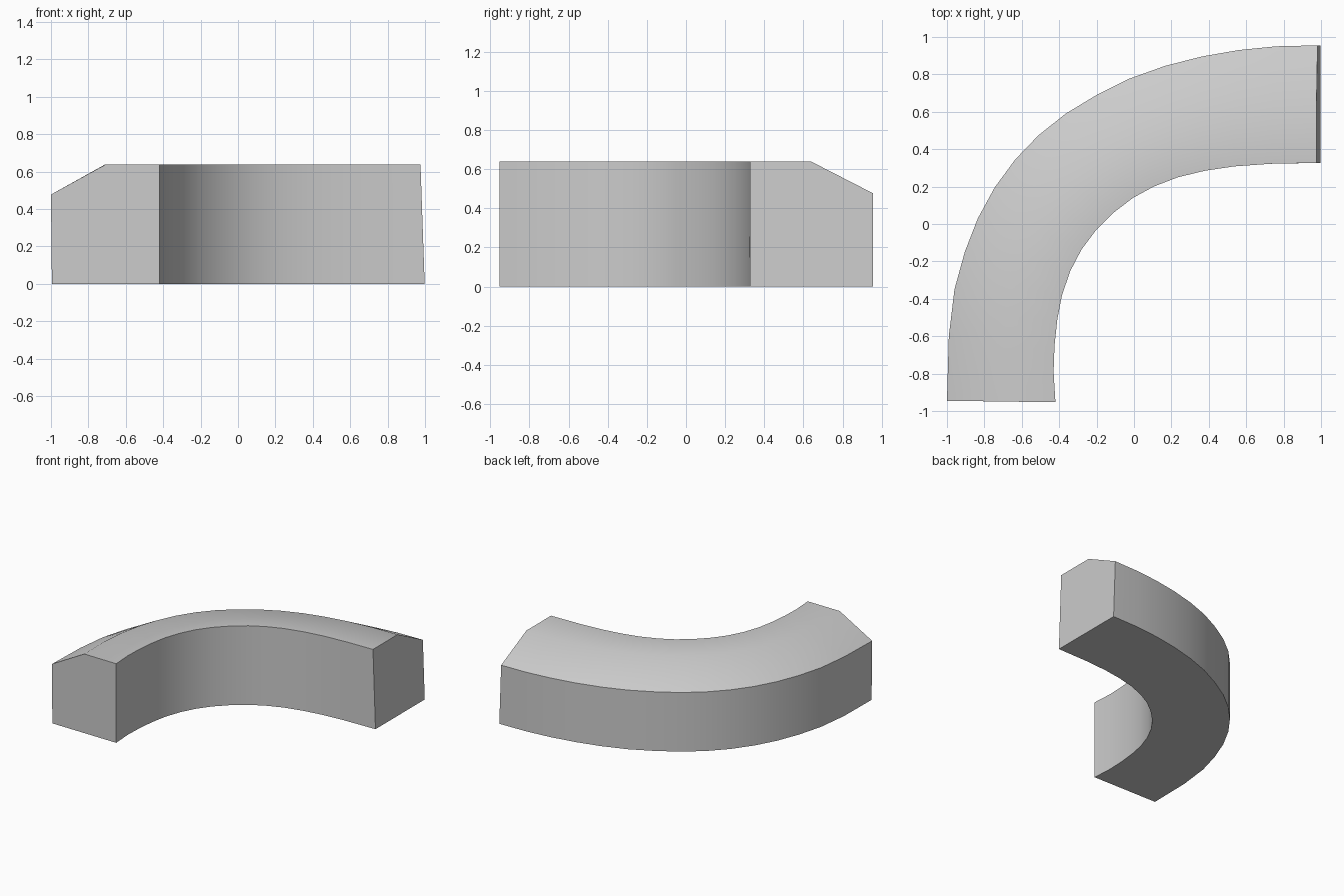
import bpy, bmesh, math

if "Cube" in bpy.data.objects:
    bpy.data.objects.remove(bpy.data.objects["Cube"])

# Plan outlines of the bend, front end to right end
outer = [(-.995, -.945), (-.99, -.6), (-.96, -.35), (-.905, -.15), (-.835, .03), (-.745, .195),
         (-.635, .345), (-.51, .475), (-.365, .59), (-.2, .69), (-.025, .777), (.165, .845),
         (.36, .895), (.56, .93), (.76, .95), (.998, .955)]
inner = [(-.42, -.953), (-.43, -.79), (-.425, -.65), (-.41, -.51), (-.385, -.38), (-.34, -.25),
         (-.28, -.135), (-.205, -.035), (-.11, .06), (-.005, .14), (.105, .2), (.235, .25),
         (.38, .285), (.535, .308), (.73, .322), (.998, .327)]

# Cross-section: (fraction from outer to inner, height)
section = [(0, 0), (0, .477), (.5, .638), (1, .638), (1, 0)]

bm = bmesh.new()
rings = []
for i, (o, n) in enumerate(zip(outer, inner)):
    ring = []
    for t, z in section:
        x, y = (a + (b - a) * t for a, b in zip(o, n))
        if i == len(outer) - 1:
            x -= .035 * z          # right end leans back slightly
        if i == 0 and t == 0 and z:
            x -= .005
        ring.append(bm.verts.new((x, y, z)))
    rings.append(ring)

# Skin between sections, then close both ends
for a, b in zip(rings, rings[1:]):
    for k in range(5):
        j = (k + 1) % 5
        bm.faces.new((a[k], a[j], b[j], b[k]))
bm.faces.new(rings[0])
bm.faces.new(rings[-1])
bmesh.ops.recalc_face_normals(bm, faces=bm.faces)

mesh = bpy.data.meshes.new("curved_block")
bm.to_mesh(mesh)
bm.free()
block = bpy.data.objects.new("curved_block", mesh)
bpy.context.collection.objects.link(block)
bpy.context.view_layer.objects.active = block
block.select_set(True)
bpy.ops.object.shade_smooth_by_angle(angle=math.radians(32))
